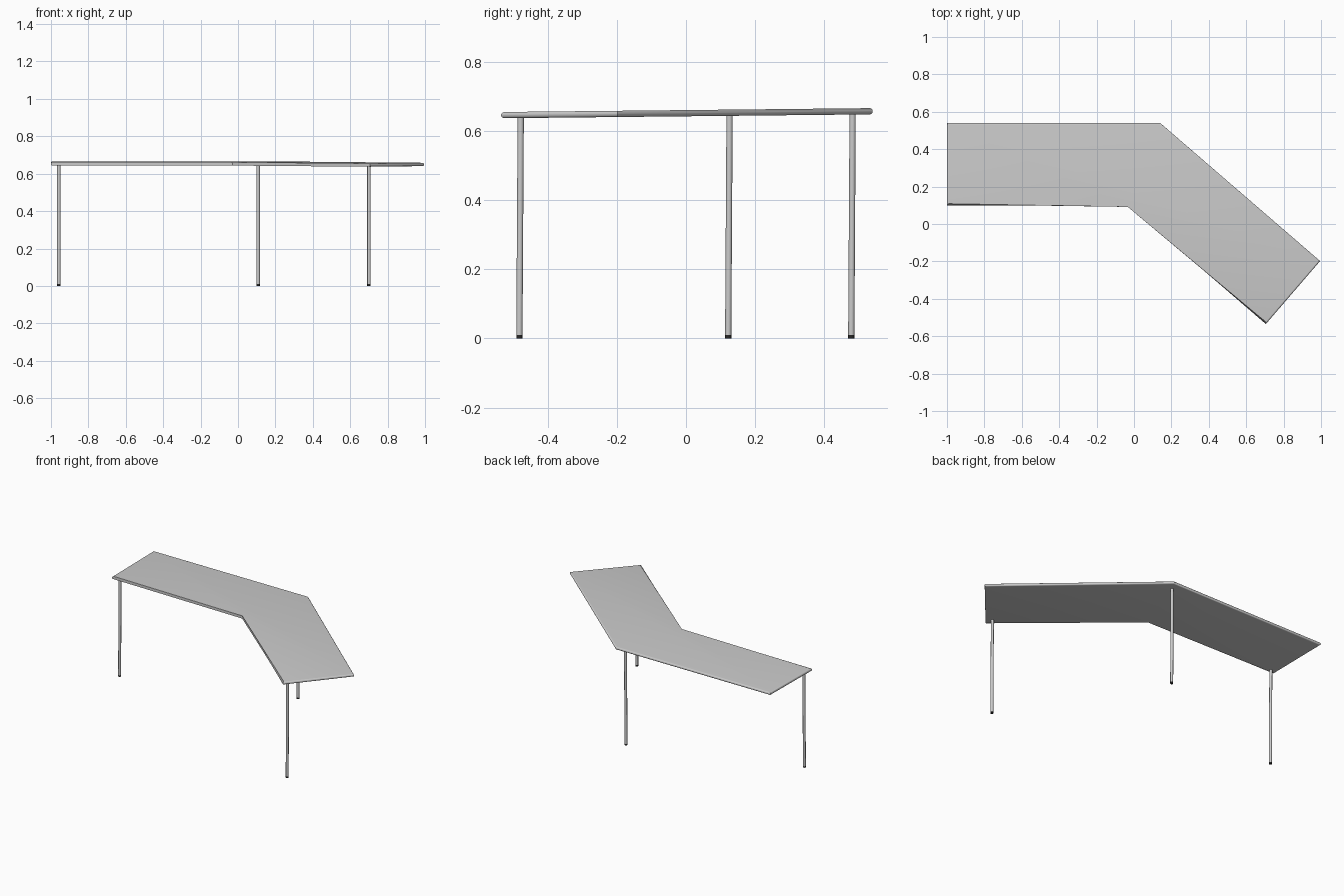
import bpy, bmesh
from mathutils import Vector

if "Cube" in bpy.data.objects:
    bpy.data.objects.remove(bpy.data.objects["Cube"])


def material(name, rgb):
    m = bpy.data.materials.new(name)
    m.diffuse_color = (*rgb, 1.0)
    m.use_nodes = True
    m.node_tree.nodes["Principled BSDF"].inputs["Base Color"].default_value = m.diffuse_color
    return m


light_grey = material("light grey", (0.6, 0.6, 0.6))
black = material("black", (0.02, 0.02, 0.02))

THICK = 0.018
OUTLINE = [(-1, 0.10), (-0.03, 0.10), (0.705, -0.535), (0.995, -0.198),
           (0.14, 0.54), (-1, 0.54)]


def mid_z(y):
    # the top leans very slightly towards the front
    return 0.6515 + 0.0105 * y


def make_object(name, bm, mat):
    bmesh.ops.recalc_face_normals(bm, faces=bm.faces[:])
    mesh = bpy.data.meshes.new(name)
    bm.to_mesh(mesh)
    bm.free()
    mesh.materials.append(mat)
    ob = bpy.data.objects.new(name, mesh)
    bpy.context.collection.objects.link(ob)
    bpy.context.view_layer.objects.active = ob
    bpy.ops.object.select_all(action='DESELECT')
    ob.select_set(True)
    bpy.ops.object.shade_smooth_by_angle()
    return ob


def rod(name, low, high, radius, mat):
    low, high = Vector(low), Vector(high)
    axis = high - low
    bm = bmesh.new()
    bmesh.ops.create_cone(bm, cap_ends=True, segments=24, radius1=radius,
                          radius2=radius, depth=axis.length)
    turn = Vector((0, 0, 1)).rotation_difference(axis.normalized())
    for v in bm.verts:
        v.co = turn @ v.co + (low + high) / 2
    return make_object(name, bm, mat)


# angled table top with a half-round rim
bm = bmesh.new()
bottom = [bm.verts.new((x, y, mid_z(y) - THICK / 2)) for x, y in OUTLINE]
top = [bm.verts.new((x, y, mid_z(y) + THICK / 2)) for x, y in OUTLINE]
bm.faces.new(bottom[::-1])
bm.faces.new(top)
n = len(OUTLINE)
for i in range(n):
    j = (i + 1) % n
    bm.faces.new((bottom[i], bottom[j], top[j], top[i]))
rim = [bm.edges.get((ring[i], ring[(i + 1) % n]))
       for ring in (bottom, top) for i in range(n)]
bmesh.ops.bevel(bm, geom=rim, offset=THICK * 0.48, offset_type='OFFSET',
                segments=5, profile=0.5, affect='EDGES')
make_object("table_top", bm, light_grey)

# three thin legs with dark foot caps
for name, x, y in (("left", -0.958, 0.124), ("back", 0.108, 0.48),
                   ("right", 0.70, -0.48)):
    foot = Vector((x, y - 0.002, 0))
    head = Vector((x, y + 0.002, mid_z(y) - THICK * 0.3))
    cap_end = foot.lerp(head, 0.015)
    rod(name + "_leg", cap_end, head, 0.009, light_grey)
    rod(name + "_foot", foot, cap_end, 0.009, black)
